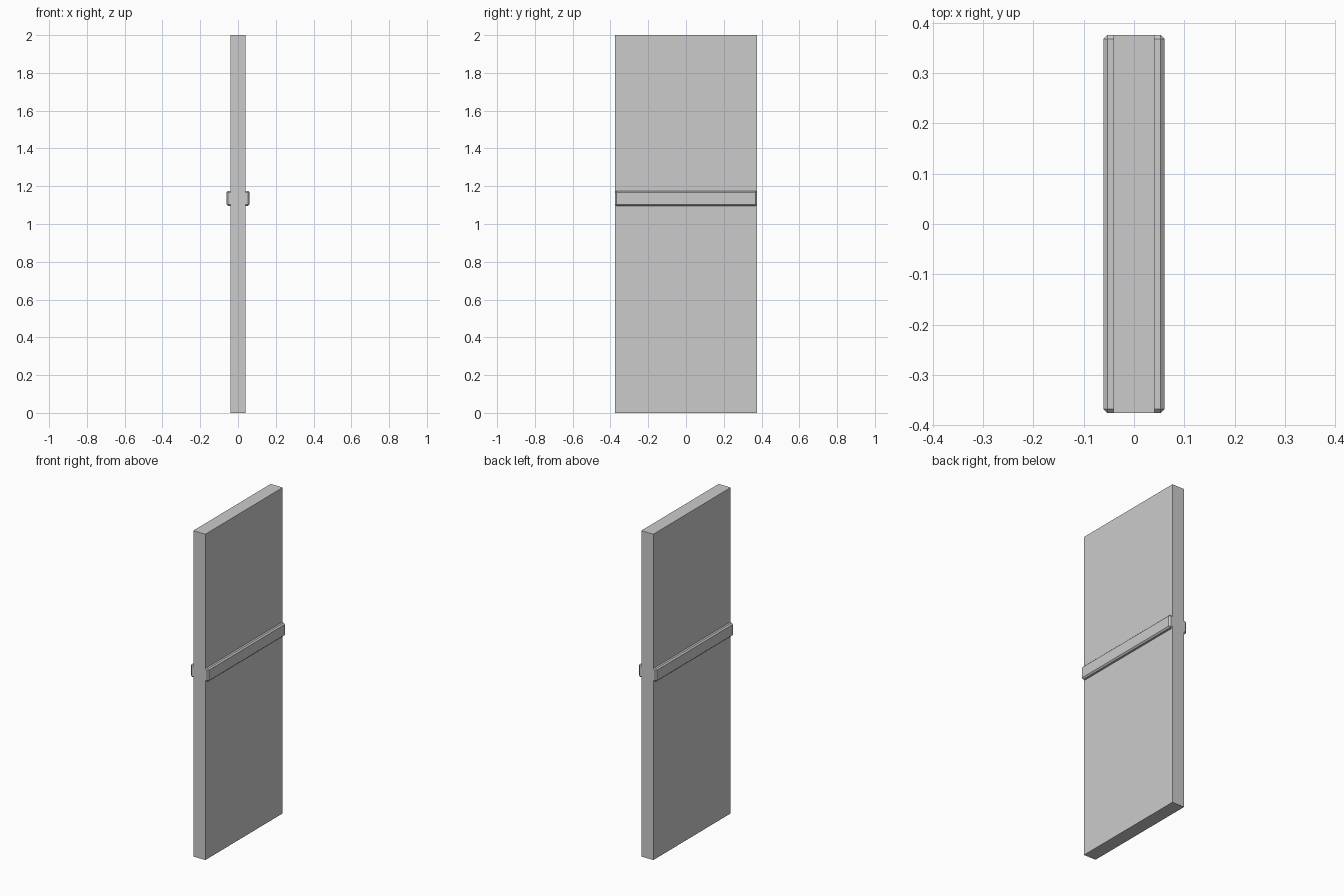
import bpy, bmesh

if "Cube" in bpy.data.objects:
    bpy.data.objects.remove(bpy.data.objects["Cube"])


def box(name, size, centre):
    bm = bmesh.new()
    bmesh.ops.create_cube(bm, size=1)
    bmesh.ops.scale(bm, vec=size, verts=bm.verts)
    mesh = bpy.data.meshes.new(name)
    bm.to_mesh(mesh)
    bm.free()
    obj = bpy.data.objects.new(name, mesh)
    obj.location = centre
    bpy.context.collection.objects.link(obj)
    return obj


# Flat upright slab
box("panel", (0.082, 0.75, 2.0), (0, 0, 1.0))

# Cross rail showing on both faces, with chamfered edges
rail = box("cross_rail", (0.122, 0.75, 0.08), (0, 0, 1.136))
bevel = rail.modifiers.new("edge_chamfer", "BEVEL")
bevel.width = 0.008
bevel.segments = 1
